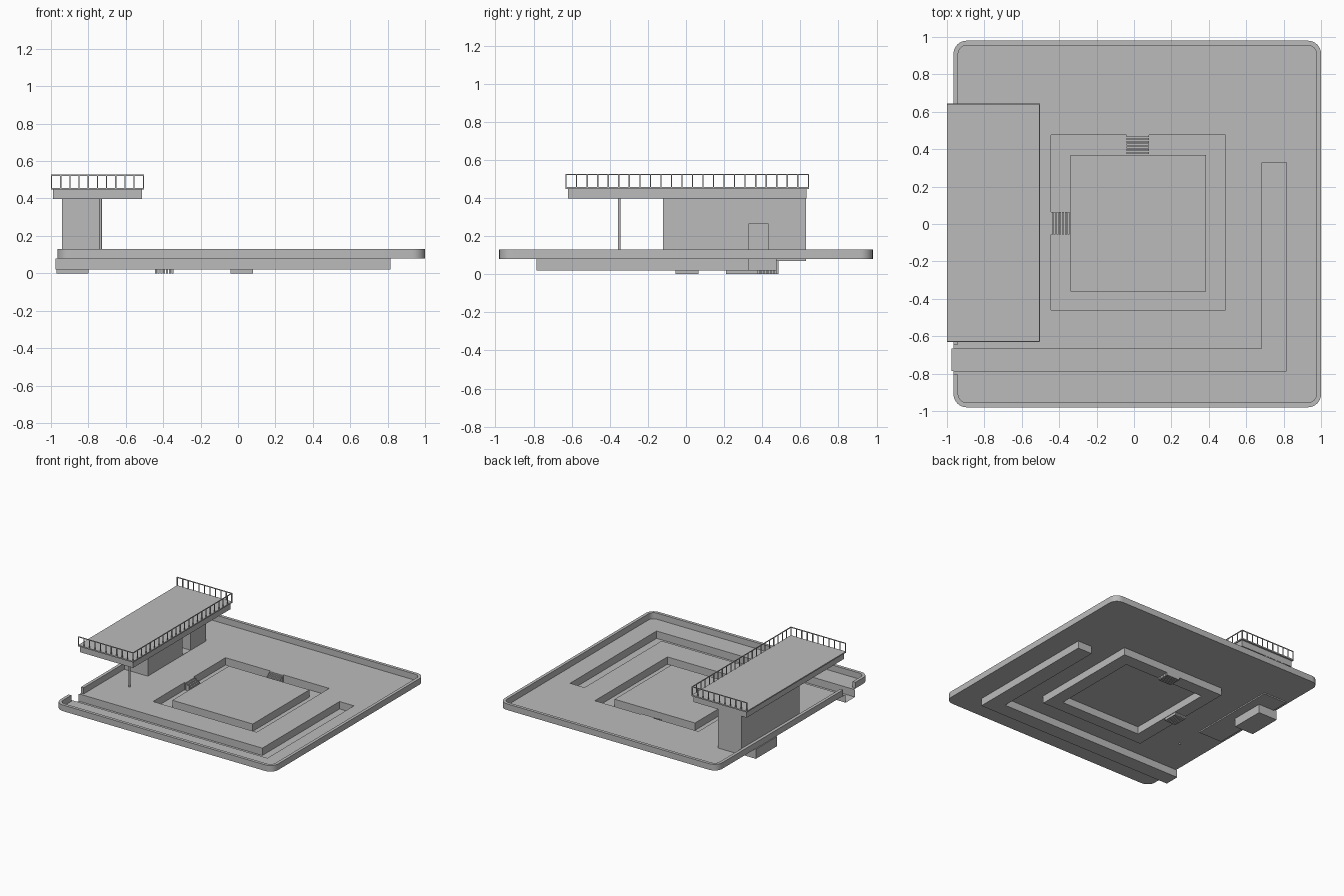
import bpy, bmesh, math

if "Cube" in bpy.data.objects:
    bpy.data.objects.remove(bpy.data.objects["Cube"])

grey = bpy.data.materials.new("concrete grey")
grey.diffuse_color = (0.5, 0.5, 0.5, 1)
grey.use_nodes = True
grey.node_tree.nodes["Principled BSDF"].inputs["Base Color"].default_value = grey.diffuse_color

X0, X1, Y0, Y1 = -0.965, 1.0, -0.98, 0.98   # deck outline
FLOOR, LOW, TOP = 0.08, 0.02, 0.13          # deck, trench and curb heights
R, CURB = 0.07, 0.025


def finish(name, bm, recalc=True):
    if recalc:
        bmesh.ops.recalc_face_normals(bm, faces=bm.faces)
    me = bpy.data.meshes.new(name)
    bm.to_mesh(me)
    bm.free()
    me.materials.append(grey)
    ob = bpy.data.objects.new(name, me)
    bpy.context.collection.objects.link(ob)
    return ob


def add_box(bm, x0, x1, y0, y1, z0, z1):
    vs = bmesh.ops.create_cube(bm, size=1)["verts"]
    for v in vs:
        v.co = ((x0 + x1) / 2 + v.co.x * (x1 - x0),
                (y0 + y1) / 2 + v.co.y * (y1 - y0),
                (z0 + z1) / 2 + v.co.z * (z1 - z0))


def boxes(name, items):
    bm = bmesh.new()
    for b in items:
        add_box(bm, *b)
    return finish(name, bm)


# Deck sheet with a square moat and an L-shaped channel sunk into it
xs = [-0.975, X0, -0.445, -0.34, 0.385, 0.49, 0.685, 0.815, X1]
ys = [Y0, -0.785, -0.665, -0.46, -0.36, 0.33, 0.37, 0.475, Y1]


def height(i, j):
    if not (0 <= i < len(xs) - 1 and 0 <= j < len(ys) - 1):
        return None
    x, y = (xs[i] + xs[i + 1]) / 2, (ys[j] + ys[j + 1]) / 2
    channel = (x < 0.815 and -0.785 < y < -0.665) or \
              (0.685 < x < 0.815 and -0.785 < y < 0.33)
    ring = -0.445 < x < 0.49 and -0.46 < y < 0.475
    island = -0.34 < x < 0.385 and -0.36 < y < 0.37
    if channel or (ring and not island):
        return LOW
    return FLOOR if x > X0 else None


bm = bmesh.new()


def quad(*pts):
    bm.faces.new([bm.verts.new(p) for p in pts])


for i in range(len(xs) - 1):
    for j in range(len(ys) - 1):
        h = height(i, j)
        if h is None:
            continue
        a, b, c, d = xs[i], xs[i + 1], ys[j], ys[j + 1]
        quad((a, c, h), (b, c, h), (b, d, h), (a, d, h))
        if h == LOW:
            for di, dj, p, q in ((-1, 0, (a, c), (a, d)), (1, 0, (b, d), (b, c)),
                                 (0, -1, (b, c), (a, c)), (0, 1, (a, d), (b, d))):
                n = height(i + di, j + dj)
                if n == FLOOR or (n is None and dj):
                    quad((*p, LOW), (*q, LOW), (*q, FLOOR), (*p, FLOOR))
bmesh.ops.remove_doubles(bm, verts=bm.verts, dist=1e-4)
corners = [v for v in bm.verts if abs(v.co.z - FLOOR) < 1e-4
           and min(abs(v.co.x - X0), abs(v.co.x - X1)) < 1e-4
           and min(abs(v.co.y - Y0), abs(v.co.y - Y1)) < 1e-4]
bmesh.ops.bevel(bm, geom=corners, offset=R, segments=8, profile=0.5, affect='VERTICES')
bm.normal_update()
finish("deck", bm, recalc=False)

# Curb around the deck, left open at the channel mouth
pairs = [((X0, -0.645), (X0 + CURB, -0.645))]
for cx, cy, start in ((X0 + R, Y1 - R, 180), (X1 - R, Y1 - R, 90),
                      (X1 - R, Y0 + R, 0), (X0 + R, Y0 + R, -90)):
    for k in range(9):
        t = math.radians(start - 90 * k / 8)
        pairs.append(tuple((cx + r * math.cos(t), cy + r * math.sin(t))
                           for r in (R, R - CURB)))
pairs.append(((X0, -0.805), (X0 + CURB, -0.805)))
bm = bmesh.new()
rings = [[bm.verts.new((*o, FLOOR)), bm.verts.new((*o, TOP)),
          bm.verts.new((*n, TOP)), bm.verts.new((*n, FLOOR))] for o, n in pairs]
for p, q in zip(rings, rings[1:]):
    for k in range(4):
        m = (k + 1) % 4
        bm.faces.new((p[k], p[m], q[m], q[k]))
bm.faces.new(rings[0])
bm.faces.new(rings[-1])
curb = finish("curb", bm)
bpy.context.view_layer.objects.active = curb
curb.select_set(True)
bpy.ops.object.shade_smooth_by_angle(angle=math.radians(30))

# Stairs down into the moat, one on the west and one on the north side
N = 7
west, north = [], []
for k in range(N):
    s, top = k * 0.105 / N, FLOOR - 0.06 * k / N
    w = 0.011
    west.append((-0.445 + s, -0.445 + s + w, -0.055, 0.065, 0, top))
    north.append((-0.04, 0.08, 0.475 - s - w, 0.475 - s, 0, top))
boxes("west_stairs", west)
boxes("north_stairs", north)

# Building with a doorway recess, and the tank beneath it
bx0, bx1, bxr = -0.94, -0.73, -0.84
boxes("building", [(bx0, bx1, -0.12, 0.33, 0.07, 0.4),
                   (bx0, bx1, 0.43, 0.63, 0.07, 0.4),
                   (bx0, bx1, 0.33, 0.43, 0.265, 0.4),
                   (bx0, bxr, 0.33, 0.43, 0.07, 0.265),
                   (bxr, bx1, 0.33, 0.43, 0.07, 0.082)])
boxes("tank", [(-0.97, -0.8, 0.21, 0.485, 0, 0.078)])

# Column holding the free end of the roof
bm = bmesh.new()
bmesh.ops.create_cone(bm, cap_ends=True, segments=12, radius1=0.007, radius2=0.007, depth=0.33)
bmesh.ops.translate(bm, verts=bm.verts, vec=(-0.735, -0.35, 0.235))
finish("column", bm)

# Roof terrace
rx0, rx1, ry0, ry1 = -1.0, -0.503, -0.632, 0.645
boxes("roof_slab", [(-0.99, -0.512, -0.62, 0.632, 0.397, 0.447)])
boxes("roof_deck", [(rx0, rx1, ry0, ry1, 0.447, 0.457)])

# Railing on three sides
t, z0, z1 = 0.006, 0.455, 0.527
rail = [(rx1 - t, rx1, ry0, ry1, z1 - t, z1)]
for y in (ry0, ry1 - t):
    rail.append((rx0, rx1, y, y + t, z1 - t, z1))
    for k in range(11):
        x = rx0 + k * (rx1 - t - rx0) / 10
        rail.append((x, x + t, y, y + t, z0, z1))
for k in range(1, 23):
    y = ry0 + k * (ry1 - t - ry0) / 23
    rail.append((rx1 - t, rx1, y, y + t, z0, z1))
boxes("railing", rail)
